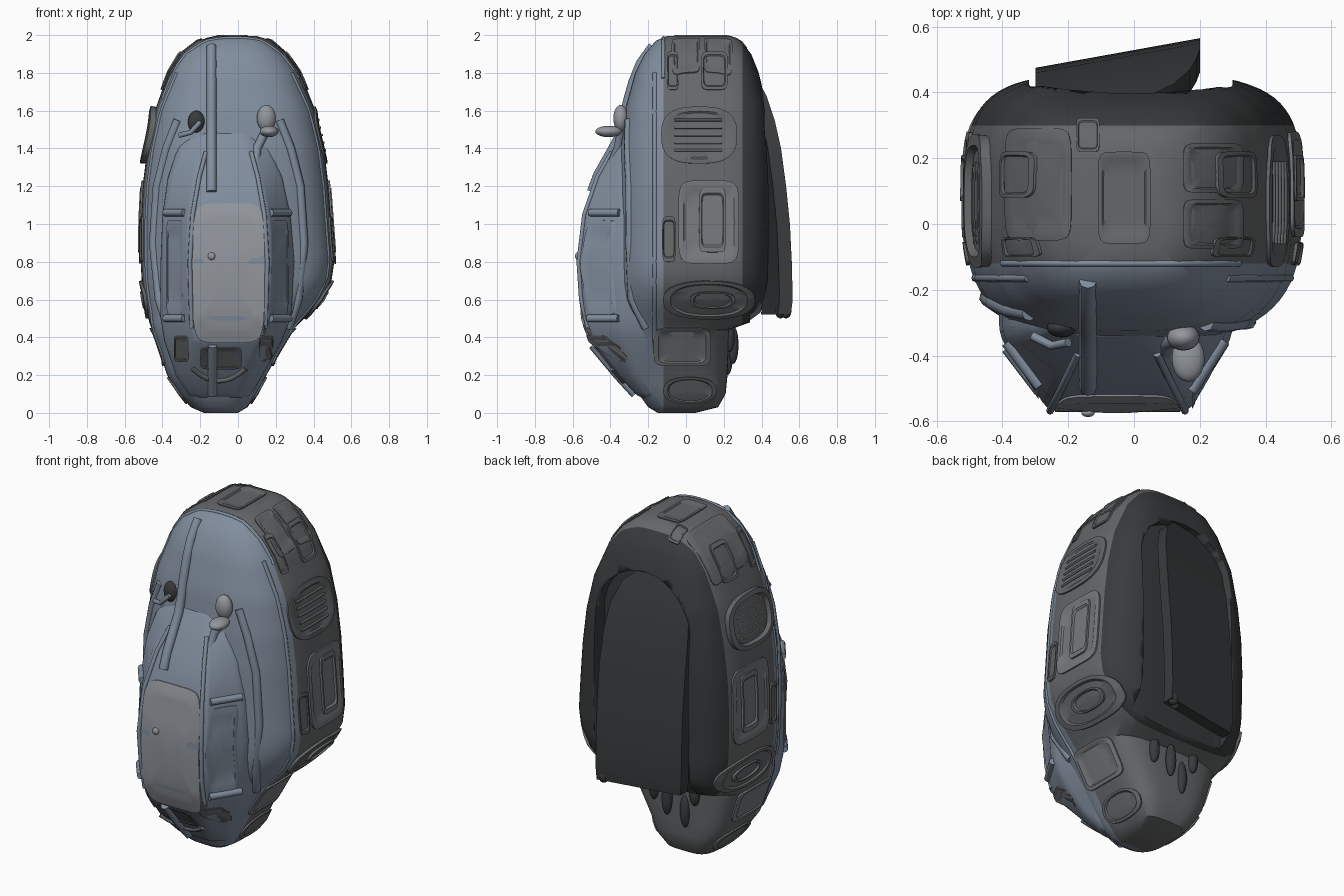
import bpy, bmesh, math
from mathutils import Vector
from mathutils.bvhtree import BVHTree

if "Cube" in bpy.data.objects:
    bpy.data.objects.remove(bpy.data.objects["Cube"])


def material(name, rgb):
    m = bpy.data.materials.new(name)
    m.diffuse_color = (*rgb, 1)
    m.use_nodes = True
    m.node_tree.nodes["Principled BSDF"].inputs["Base Color"].default_value = m.diffuse_color
    return m


BLUE = material("blue_grey", (0.22, 0.27, 0.34))
PALE = material("pale_grey", (0.29, 0.31, 0.34))
GREY = material("mid_grey", (0.18, 0.19, 0.20))
STEEL = material("steel_grey", (0.13, 0.135, 0.14))
DARK = material("dark_grey", (0.04, 0.043, 0.045))


def finish(name, bm, mat, angle=35):
    bmesh.ops.recalc_face_normals(bm, faces=bm.faces)
    me = bpy.data.meshes.new(name)
    bm.to_mesh(me)
    ob = bpy.data.objects.new(name, me)
    bpy.context.collection.objects.link(ob)
    if mat:
        me.materials.append(mat)
    bpy.ops.object.select_all(action='DESELECT')
    ob.select_set(True)
    bpy.context.view_layer.objects.active = ob
    bpy.ops.object.shade_smooth_by_angle(angle=math.radians(angle))
    return ob


def loft(rings):
    bm = bmesh.new()
    rows = [[bm.verts.new(p) for p in r] for r in rings]
    n = len(rows[0])
    for a, b in zip(rows, rows[1:]):
        for i in range(n):
            bm.faces.new((a[i], a[(i + 1) % n], b[(i + 1) % n], b[i]))
    bm.faces.new(rows[0])
    bm.faces.new(rows[-1])
    return bm


def oval(n, count, n_back=None):
    """Unit superellipse outline, optionally boxier on the +y half."""
    for i in range(count):
        t = 2 * math.pi * i / count
        c, s = math.cos(t), math.sin(t)
        e = 2 / (n_back if n_back and s > 0 else n)
        yield (math.copysign(abs(c) ** e, c), math.copysign(abs(s) ** e, s))


# main hull: z, left, right, front, back
HULL = [(0, -.18, .0, -.15, .05), (.03, -.25, .05, -.2, .17), (.1, -.31, .1, -.25, .21),
        (.2, -.375, .15, -.3, .22), (.44, -.455, .29, -.34, .23), (.48, -.47, .33, -.35, .34),
        (.53, -.48, .38, -.355, .41), (.6, -.495, .44, -.36, .44), (.7, -.51, .495, -.36, .45),
        (.8, -.515, .51, -.36, .45), (1, -.515, .495, -.36, .455), (1.2, -.505, .48, -.36, .455),
        (1.4, -.48, .455, -.35, .45), (1.6, -.44, .41, -.325, .435), (1.8, -.37, .33, -.27, .385),
        (1.9, -.31, .26, -.22, .345), (1.97, -.22, .18, -.16, .29), (1.995, -.12, .1, -.1, .24)]
rings = []
for a, b in zip(HULL, HULL[1:]):
    steps = max(1, round((b[0] - a[0]) / .05))
    for k in range(steps):
        rings.append([p + (q - p) * k / steps for p, q in zip(a, b)])
rings.append(HULL[-1])
bm = loft([[((l + r) / 2 + u * (r - l) / 2, (f + b) / 2 + v * (b - f) / 2, z)
            for u, v in oval(2.9, 72, 3.9)] for z, l, r, f, b in rings])
for y in (-.12, .3):  # clean colour borders
    bmesh.ops.bisect_plane(bm, geom=bm.verts[:] + bm.edges[:] + bm.faces[:],
                           plane_co=(0, y, 0), plane_no=(0, 1, 0))
hull_tree = BVHTree.FromBMesh(bm)
hull = finish("hull", bm, None)

# arched recess in the back, open at the bottom
arch = [(.31, .3)] + [(.31 * math.cos(t * math.pi / 16), 1.44 + .31 * math.sin(t * math.pi / 16))
                      for t in range(17)] + [(-.31, .3)]
cutter = finish("recess_cutter", loft([[(x - .01, y, z) for x, z in arch] for y in (.34, .8)]), None)
cutter.hide_render = True
cutter.hide_set(True)
bpy.context.view_layer.objects.active = hull
mod = hull.modifiers.new("recess", 'BOOLEAN')
mod.object, mod.operation = cutter, 'DIFFERENCE'
bpy.ops.object.modifier_move_to_index(modifier="recess", index=0)
bpy.ops.object.modifier_apply(modifier="recess")
bpy.data.objects.remove(cutter)
hull.data.materials.clear()
for m in (BLUE, STEEL, DARK):
    hull.data.materials.append(m)
for p in hull.data.polygons:
    p.material_index = 2 if p.center.y > .3 else (0 if p.center.y < -.12 else 1)

# front canopy: z, outer left/right, face left/right, outer y, face y
CANOPY = [(.08, -.26, .06, -.2, .0, -.2, -.25), (.2, -.33, .13, -.24, .04, -.28, -.36),
          (.38, -.39, .23, -.23, .12, -.33, -.51), (.5, -.41, .28, -.25, .15, -.34, -.55),
          (.8, -.41, .3, -.26, .17, -.34, -.57), (1.05, -.4, .28, -.25, .15, -.34, -.54),
          (1.25, -.37, .24, -.22, .11, -.34, -.47), (1.4, -.32, .18, -.18, .07, -.33, -.385),
          (1.5, -.24, .1, -.15, .04, -.29, -.33)]
bm = loft([[(ol, -.1, z), (ol, yo, z), (fl, yf, z), (fr, yf, z), (orr, yo, z), (orr, -.1, z)]
           for z, ol, orr, fl, fr, yo, yf in CANOPY])
canopy_tree = BVHTree.FromBMesh(bm)
canopy = finish("canopy", bm, BLUE, 40)
bev = canopy.modifiers.new("bevel", 'BEVEL')
bev.width, bev.segments, bev.angle_limit = .03, 3, math.radians(20)

# how a 2D point is seen from each direction
VIEWS = {'right': (Vector((1, 0, 0)), lambda u, v: Vector((0, u, v))),
         'left': (Vector((-1, 0, 0)), lambda u, v: Vector((0, u, v))),
         'top': (Vector((0, 0, 1)), lambda u, v: Vector((u, v, 0))),
         'front': (Vector((0, -1, 0)), lambda u, v: Vector((u, 0, v)))}


def project(tree, view, u, v, lift=0):
    out, place = VIEWS[view]
    p = place(u, v)
    hit, nor, _, _ = tree.ray_cast(p + out * 4, -out)
    if hit is None:
        hit, nor, _, _ = tree.find_nearest(p + out)
    return hit + (out + nor).normalized() * lift


def patch(name, tree, view, u, v, hu, hv, mat, n=5, d=.012, sunk=.3):
    """Raised frame with a sunken middle that follows the surface."""
    prof = [(1, -.02), (1, d), (.84, d), (.78, d * sunk), (.5, d * sunk), (.2, d * sunk)]
    return finish(name, loft([[project(tree, view, u + s * a * hu, v + s * b * hv, h)
                               for a, b in oval(n, 40)] for s, h in prof][::-1]), mat)


def tube(name, pts, radius, mat):
    cu = bpy.data.curves.new(name, 'CURVE')
    cu.dimensions, cu.bevel_depth, cu.bevel_resolution, cu.use_fill_caps = '3D', radius, 2, True
    sp = cu.splines.new('POLY')
    sp.points.add(len(pts) - 1)
    for q, p in zip(sp.points, pts):
        q.co = (*p, 1)
    cu.materials.append(mat)
    ob = bpy.data.objects.new(name, cu)
    bpy.context.collection.objects.link(ob)


# side panels, both sides
for side in ('right', 'left'):
    big = .01 if side == 'right' else .03
    for name, u, v, hu, hv, n, d, mat in [
            ("upper_panel", .15, 1.81, .07, .1, 6, .01, STEEL),
            ("upper_slot", -.07, 1.81, .03, .1, 6, .008, STEEL),
            ("side_porthole", .07, 1.47, .2, .15, 2.8, big, STEEL),
            ("middle_panel", .12, 1.01, .16, .22, 6, .01, GREY),
            ("inner_panel", .14, 1.02, .07, .17, 8, .014, GREY),
            ("slim_vent", -.09, .92, .035, .12, 5, .01, STEEL),
            ("oval_pod", .12, .6, .24, .1, 2.4, .015, STEEL),
            ("oval_core", .14, .6, .12, .045, 2.4, .018, STEEL),
            ("lower_panel", -.02, .35, .15, .1, 6, .01, GREY),
            ("foot_pod", .02, .12, .14, .07, 2.4, .01, STEEL)]:
        patch(f"{name}_{side}", hull_tree, side, u, v, hu, hv, mat, n, d)
    for k in range(5):
        pts = [project(hull_tree, side, -.06 + .05 * i, 1.39 + .04 * k, .004) for i in range(6)]
        tube(f"porthole_slat_{side}_{k}", pts, .007, STEEL)
    # seam between front shell and side band
    tube(f"shell_seam_{side}", [project(hull_tree, side, -.165, .3 + .06 * k, -.004)
                                for k in range(26)], .012, BLUE)

# top hatches
for i, (u, v, hu, hv) in enumerate([(-.29, .12, .1, .17), (-.03, .08, .08, .14), (.24, .17, .09, .075),
                                    (.24, .0, .09, .075), (-.14, .27, .035, .05)]):
    patch(f"top_hatch_{i}", hull_tree, 'top', u, v, hu, hv, STEEL, 7, .006)
tube("top_seam", [project(hull_tree, 'top', -.4 + .04 * k, -.12, -.002) for k in range(19)], .01, BLUE)

# canopy face, side windows, chin windows
patch("windshield", canopy_tree, 'front', -.05, .74, .19, .37, PALE, 6, .006, .9)
for s, name, cx, chin in ((-1, 'left', -.335, -.3), (1, 'right', .222, .15)):
    patch(f"side_window_{name}", canopy_tree, 'front', cx, .77, .045, .25, BLUE, 8, .01)
    patch(f"chin_window_{name}", canopy_tree, 'front', chin, .34, .04, .07, STEEL, 6, .008)
    for z in (.5, 1.06):
        tube(f"window_bar_{name}_{z}", [project(canopy_tree, 'front', cx + k * .05, z, .004)
                                        for k in (-1, 0, 1)], .02, BLUE)
    # long ribs either side of the canopy
    tube(f"canopy_rib_{name}", [project(hull_tree, 'front', -.05 + s * x, z, -.006) for x, z in
                                [(.32, .45), (.37, .6), (.4, .9), (.38, 1.2), (.33, 1.4), (.27, 1.55)]],
         .024, BLUE)
    tube(f"canopy_edge_{name}", [project(canopy_tree, 'front', -.05 + s * x, z, -.002) for x, z in
                                 [(.195, .45), (.2, .6), (.205, .8), (.19, 1.05), (.155, 1.25), (.12, 1.38)]],
         .012, BLUE)
patch("chin_window_middle", canopy_tree, 'front', -.09, .29, .11, .06, STEEL, 6, .008)
tube("chin_bar", [project(canopy_tree, 'front', -.1 + .035 * k, .17 + .004 * k * k, .0)
                  for k in range(-4, 5)], .014, STEEL)
tube("chin_strut", [project(canopy_tree, 'front', -.135, z, 0) for z in (.1, .2, .28, .36)], .025, BLUE)

# centre spine running up the nose
tube("centre_spine", [project(canopy_tree, 'front', -.14, z, 0) for z in (1.17, 1.26, 1.35, 1.45)] +
     [project(hull_tree, 'front', -.14, z, 0) for z in (1.55, 1.65, 1.75, 1.85, 1.94)], .027, BLUE)


def ball(name, loc, scale, mat):
    bm = bmesh.new()
    bmesh.ops.create_uvsphere(bm, u_segments=20, v_segments=12, radius=1)
    for v in bm.verts:
        v.co = Vector(a * b for a, b in zip(v.co, scale)) + Vector(loc)
    finish(name, bm, mat)


# sensor lamp, its socket on the other side, and small knobs
ball("sensor_lamp", (.15, -.345, 1.56), (.05, .04, .07), PALE)
ball("sensor_head", (.165, -.41, 1.49), (.05, .07, .03), PALE)
ball("sensor_socket", (-.22, -.315, 1.54), (.045, .03, .06), DARK)
tube("sensor_arm", [(-.31, -.34, 1.47), (-.25, -.37, 1.485), (-.2, -.36, 1.54)], .014, BLUE)
tube("sensor_stem", [(.15, -.34, 1.5), (.1, -.36, 1.4), (.09, -.4, 1.3)], .025, BLUE)
ball("windshield_knob", (-.14, -.575, .83), (.02, .012, .02), PALE)

# slanted slab standing out of the back recess
SLAB = [(.52, .555, -.29, .2), (.6, .565, -.3, .2), (.8, .56, -.3, .2), (1.0, .55, -.3, .2),
        (1.2, .53, -.3, .2), (1.4, .505, -.3, .19), (1.55, .475, -.29, .17), (1.68, .44, -.25, .12),
        (1.74, .42, -.18, .05)]
rows = []
for z, y, l, r in SLAB:
    xs = [l + (r - l) * k / 16 for k in range(17)]
    back = [(x, y + (x - .2) * .18, z) for x in xs]
    rows.append(back + [(x, yy - .07, z) for x, yy, _ in reversed(back)])
finish("back_slab", loft(rows), DARK)
for i, (x, y, z, h) in enumerate([(.17, .53, .54, .04), (.13, .5, .54, .04), (-.05, .25, .36, .1),
                                  (.05, .23, .4, .08), (-.15, .22, .3, .1), (-.22, .23, .42, .07)]):
    ball(f"hanging_fitting_{i}", (x, y, z), (.03, .028, h), DARK)
